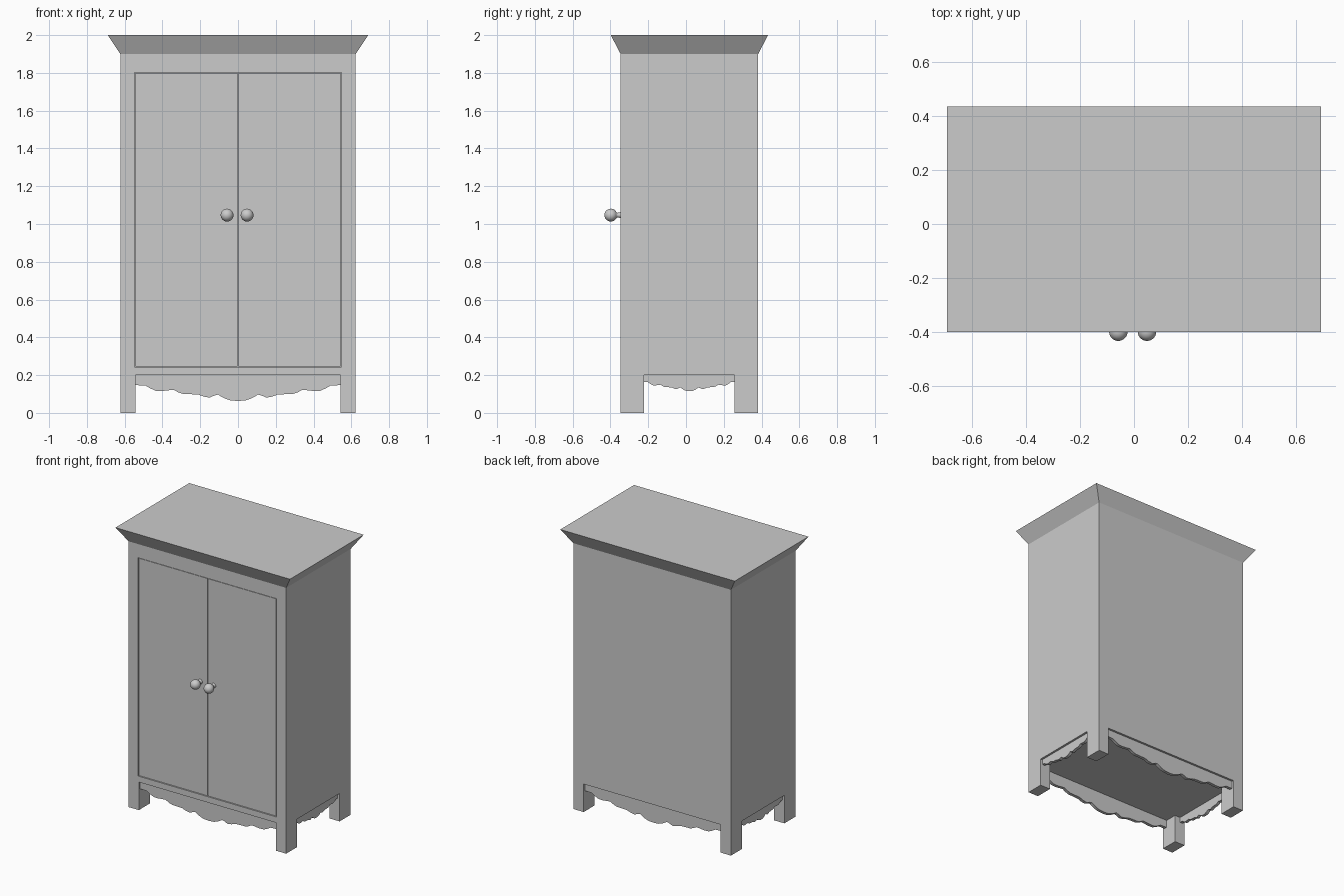
import bpy, bmesh, math
from mathutils import Matrix

if "Cube" in bpy.data.objects:
    bpy.data.objects.remove(bpy.data.objects["Cube"])

CY = 0.018            # depth centre of the case
W, D = 0.623, 0.364   # half width / half depth of the case
FRONT = CY - D


def finish(name, bm, angle=None):
    bmesh.ops.recalc_face_normals(bm, faces=bm.faces)
    me = bpy.data.meshes.new(name)
    bm.to_mesh(me)
    bm.free()
    ob = bpy.data.objects.new(name, me)
    bpy.context.collection.objects.link(ob)
    if angle:
        bpy.ops.object.select_all(action='DESELECT')
        ob.select_set(True)
        bpy.context.view_layer.objects.active = ob
        bpy.ops.object.shade_smooth_by_angle(angle=math.radians(angle))
    return ob


def box(name, x0, x1, y0, y1, z0, z1):
    bm = bmesh.new()
    m = Matrix.Translation(((x0 + x1) / 2, (y0 + y1) / 2, (z0 + z1) / 2)) @ \
        Matrix.Diagonal((x1 - x0, y1 - y0, z1 - z0, 1))
    bmesh.ops.create_cube(bm, size=1, matrix=m)
    return finish(name, bm)


# Case with flared cornice, built from stacked rectangles
bm = bmesh.new()
rings = []
for z, out in ((0.2, 0), (1.9, 0), (2.0, 0.067)):
    w = W + out
    d = D + out * 0.78
    rings.append([bm.verts.new((sx * w, CY + sy * d, z))
                  for sx, sy in ((-1, -1), (1, -1), (1, 1), (-1, 1))])
for a, b in zip(rings, rings[1:]):
    for i in range(4):
        j = (i + 1) % 4
        bm.faces.new((a[i], a[j], b[j], b[i]))
bm.faces.new(rings[0][::-1])
bm.faces.new(rings[-1])
case = finish("case", bm)

# Recess for the doors
cutter = box("door_recess_cutter", -0.547, 0.547, FRONT - 0.1, FRONT + 0.03, 0.242, 1.803)
cutter.hide_render = True
cutter.hide_set(True)
mod = case.modifiers.new("door_recess", 'BOOLEAN')
mod.object = cutter
mod.operation = 'DIFFERENCE'
mod.solver = 'EXACT'

# Doors, a hair behind the case front
for side, s in (("left", -1), ("right", 1)):
    x0, x1 = sorted((s * 0.003, s * 0.542))
    box(side + "_door", x0, x1, FRONT + 0.003, FRONT + 0.029, 0.246, 1.799)

# Legs
for xn, sx in (("left", -1), ("right", 1)):
    for yn, sy in (("front", -1), ("back", 1)):
        x0, x1 = sorted((sx * W, sx * 0.542))
        y0, y1 = sorted((CY + sy * D, CY + sy * 0.24))
        box(f"{yn}_{xn}_leg", x0, x1, y0, y1, 0, 0.2)

# Scalloped aprons: half profile as (distance from centre, height)
HALF = [(0, .063), (.04, .066), (.07, .076), (.09, .087), (.105, .097), (.125, .092),
        (.15, .081), (.18, .086), (.21, .097), (.25, .099), (.29, .1), (.315, .108),
        (.34, .122), (.365, .12), (.40, .116), (.435, .117), (.465, .13), (.49, .145),
        (.545, .147)]


def apron(name, half_len, z_map, place):
    k = half_len / 0.545
    pts = [(-x * k, z_map(z)) for x, z in HALF[:0:-1]] + [(x * k, z_map(z)) for x, z in HALF]
    pts += [(half_len, 0.2), (-half_len, 0.2)]
    bm = bmesh.new()
    f = bm.faces.new([bm.verts.new((x, 0, z)) for x, z in pts])
    ext = bmesh.ops.extrude_face_region(bm, geom=[f])["geom"]
    bmesh.ops.translate(bm, vec=(0, 0.022, 0),
                        verts=[v for v in ext if isinstance(v, bmesh.types.BMVert)])
    bmesh.ops.transform(bm, matrix=place, verts=bm.verts)
    finish(name, bm, 35)


def placed(turn, offset):
    return Matrix.Translation((0, CY, 0)) @ Matrix.Rotation(turn, 4, 'Z') @ \
        Matrix.Translation((0, -offset, 0))


for name, turn in (("front_apron", 0), ("back_apron", math.pi)):
    apron(name, 0.545, lambda z: z, placed(turn, D - 0.015))
for name, turn in (("right_apron", math.pi / 2), ("left_apron", -math.pi / 2)):
    apron(name, 0.243, lambda z: 0.115 + (z - 0.063) * 0.58, placed(turn, W - 0.015))

# Round knobs on flared necks, revolved about the depth axis
R, KY = 0.034, -0.398
for side, x in (("left", -0.058), ("right", 0.048)):
    bm = bmesh.new()
    prof = [(R * math.sin(t), KY - R * math.cos(t))
            for t in [i * math.radians(155) / 12 for i in range(13)]]
    prof += [(0.012, -0.362), (0.014, -0.352), (0.018, FRONT + 0.006)]
    vs = [bm.verts.new((x + r, y, 1.047)) for r, y in prof]
    es = [bm.edges.new(p) for p in zip(vs, vs[1:])]
    bmesh.ops.spin(bm, geom=vs + es, cent=(x, 0, 1.047), axis=(0, 1, 0),
                   angle=math.tau, steps=24)
    bmesh.ops.remove_doubles(bm, verts=bm.verts, dist=1e-5)
    finish(side + "_knob", bm, 50)
